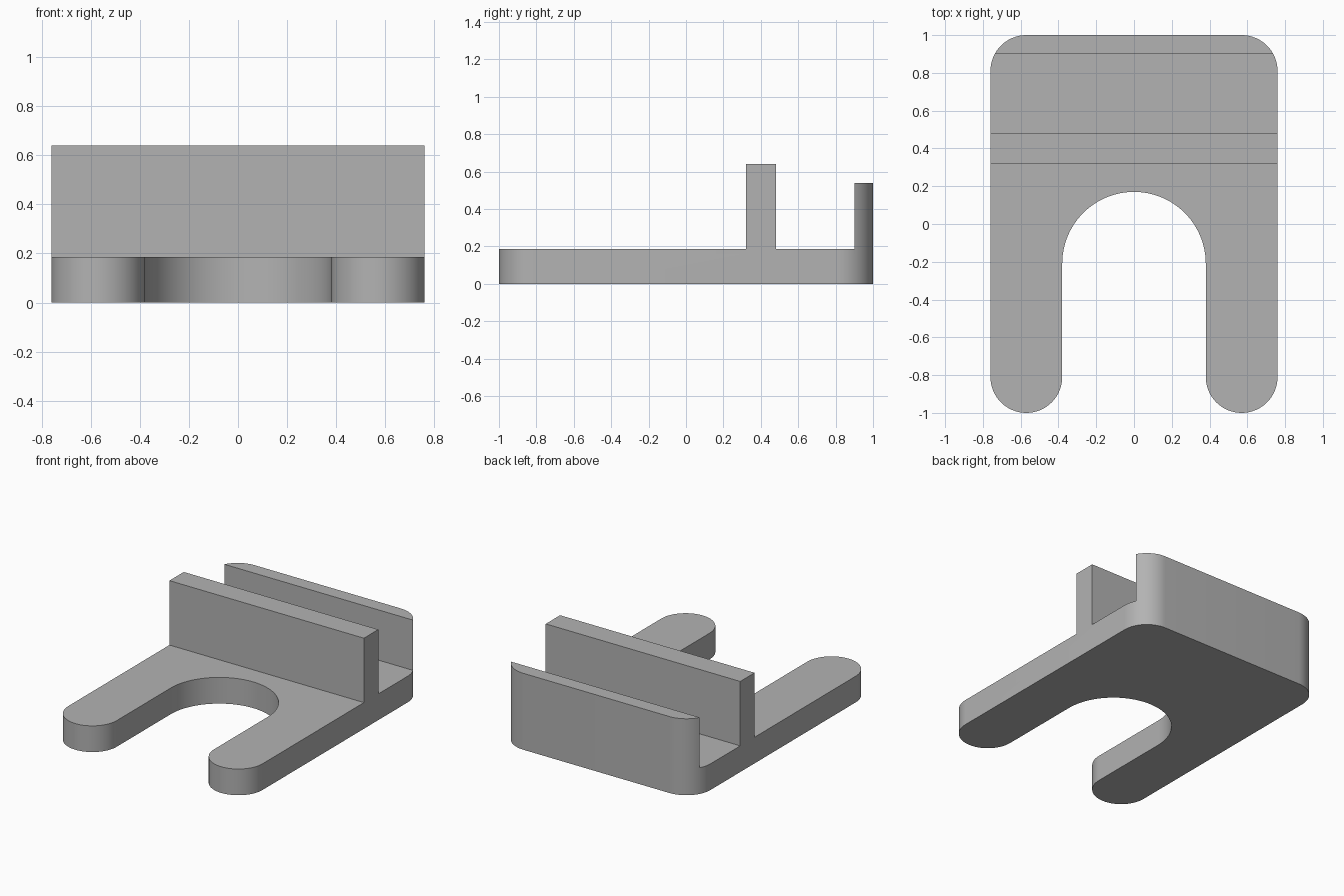
import bpy
import bmesh
from math import sin, cos, radians
from mathutils import Vector

cube = bpy.data.objects.get("Cube")
if cube:
    bpy.data.objects.remove(cube, do_unlink=True)

HALF_W, R, SLOT_R = 0.76, 0.19, 0.38
SLOT_Y = -0.21          # centre of the slot's round end
END = 1 - R             # centre of corners and leg tips along y
LEG_X = HALF_W - R

grey = bpy.data.materials.new("plain grey")
grey.use_nodes = True
colour = (0.45, 0.45, 0.45, 1)
grey.diffuse_color = colour
grey.node_tree.nodes["Principled BSDF"].inputs["Base Color"].default_value = colour


def arc(cx, cy, r, start, end, steps):
    angles = [radians(start + (end - start) * i / steps) for i in range(steps + 1)]
    return [(cx + r * cos(a), cy + r * sin(a)) for a in angles]


def prism(name, points, offset):
    """Extrude a closed 3D polygon by an offset into a solid object."""
    bm = bmesh.new()
    face = bm.faces.new([bm.verts.new(p) for p in points])
    extruded = bmesh.ops.extrude_face_region(bm, geom=[face])["geom"]
    moved = [v for v in extruded if isinstance(v, bmesh.types.BMVert)]
    bmesh.ops.translate(bm, verts=moved, vec=Vector(offset))
    bmesh.ops.recalc_face_normals(bm, faces=bm.faces)
    mesh = bpy.data.meshes.new(name)
    bm.to_mesh(mesh)
    bm.free()
    mesh.materials.append(grey)
    obj = bpy.data.objects.new(name, mesh)
    bpy.context.collection.objects.link(obj)
    return obj


# Forked plan: rounded back corners, round leg tips, round-ended slot
outline = (arc(LEG_X, END, R, 0, 90, 16)
           + arc(-LEG_X, END, R, 90, 180, 16)
           + arc(-LEG_X, -END, R, 180, 360, 32)
           + arc(0, SLOT_Y, SLOT_R, 180, 0, 48)
           + arc(LEG_X, -END, R, 180, 360, 32))
body = prism("forked_bracket", [(x, y, 0) for x, y in outline], (0, 0, 0.8))

# Side profile: base plate, tall rib and lower back wall
profile = [(-1.2, -0.2), (1.2, -0.2), (1.2, 0.54), (0.9, 0.54), (0.9, 0.185),
           (0.48, 0.185), (0.48, 0.64), (0.32, 0.64), (0.32, 0.185), (-1.2, 0.185)]
cutter = prism("side_profile_helper", [(-1, y, z) for y, z in profile], (2, 0, 0))
cutter.hide_render = True

# Keep only the volume shared by plan and profile
cut = body.modifiers.new("side profile", 'BOOLEAN')
cut.operation = 'INTERSECT'
cut.solver = 'EXACT'
cut.object = cutter
bpy.ops.object.select_all(action='DESELECT')
body.select_set(True)
bpy.context.view_layer.objects.active = body
bpy.ops.object.modifier_apply(modifier=cut.name)
bpy.data.objects.remove(cutter, do_unlink=True)

# Smooth round sides, crisp rims
bpy.ops.object.shade_smooth_by_angle(angle=radians(30))
